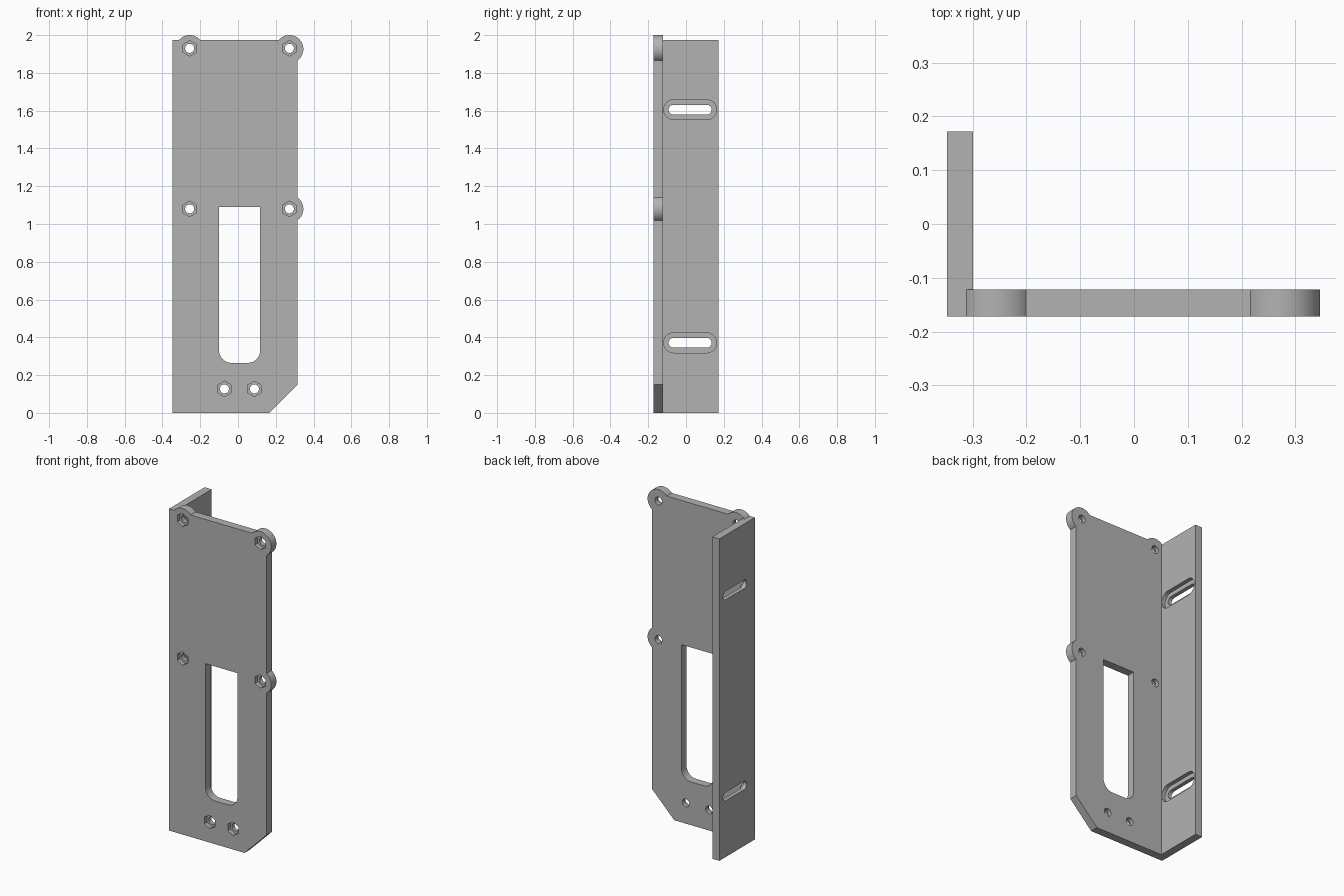
import bpy, bmesh, math
from mathutils import Vector

if "Cube" in bpy.data.objects:
    bpy.data.objects.remove(bpy.data.objects["Cube"])

grey = bpy.data.materials.new("grey plastic")
grey.diffuse_color = (0.45, 0.45, 0.45, 1)
grey.use_nodes = True
grey.node_tree.nodes["Principled BSDF"].inputs["Base Color"].default_value = grey.diffuse_color

# Main dimensions
LEFT, RIGHT, TOP = -0.347, 0.315, 1.975
FRONT, BACK, DEPTH = -0.172, 0.172, 0.05
FLANGE_IN = LEFT + 0.048
LUG_R = 0.074


def arc(cx, cz, r, a0, a1, n=24):
    """Points on an arc, angles in degrees."""
    return [(cx + r * math.cos(math.radians(a0 + (a1 - a0) * i / n)),
             cz + r * math.sin(math.radians(a0 + (a1 - a0) * i / n))) for i in range(n + 1)]


def circle(cx, cz, r, n=32, start=0):
    return arc(cx, cz, r, start, start + 360, n)[:-1]


def capsule(cy, cz, half, r):
    return arc(cy + half - r, cz, r, -90, 90, 16) + arc(cy - half + r, cz, r, 90, 270, 16)


def prism(name, pts, axis, a, b):
    """Extrude a profile along 'y' (profile in x, z) or 'x' (profile in y, z)."""
    bm = bmesh.new()
    place = (lambda p: (p[0], a, p[1])) if axis == 'y' else (lambda p: (a, p[0], p[1]))
    face = bm.faces.new([bm.verts.new(place(p)) for p in pts])
    new = bmesh.ops.extrude_face_region(bm, geom=[face])['geom']
    shift = Vector((0, b - a, 0)) if axis == 'y' else Vector((b - a, 0, 0))
    bmesh.ops.translate(bm, vec=shift, verts=[v for v in new if isinstance(v, bmesh.types.BMVert)])
    bmesh.ops.recalc_face_normals(bm, faces=bm.faces)
    me = bpy.data.meshes.new(name)
    bm.to_mesh(me)
    bm.free()
    me.materials.append(grey)
    ob = bpy.data.objects.new(name, me)
    bpy.context.collection.objects.link(ob)
    return ob


def combine(target, tool, operation):
    mod = target.modifiers.new(operation.lower(), 'BOOLEAN')
    mod.object, mod.operation, mod.solver = tool, operation, 'EXACT'
    bpy.context.view_layer.objects.active = target
    bpy.ops.object.modifier_apply(modifier=mod.name)
    bpy.data.objects.remove(tool)


# Face plate outline: cut corner, side lug, corner lug and top lug
lug_x, lug_z, mid_z, left_x = 0.272, 2.0 - LUG_R, 1.08, -0.256
side = math.degrees(math.acos((RIGHT - lug_x) / LUG_R))
rise = math.degrees(math.asin((TOP - lug_z) / LUG_R))
outline = [(LEFT, 0), (0.165, 0), (RIGHT, 0.15)]
outline += arc(lug_x, mid_z, LUG_R, -side, side)
outline += arc(lug_x, lug_z, LUG_R, -side, 180 - rise, 36)
outline += arc(left_x, lug_z, LUG_R, rise, 180 - rise)
outline += [(LEFT, TOP)]
bracket = prism("bracket", outline, 'y', FRONT, FRONT + DEPTH)

# Side flange
flange = prism("flange", [(FRONT + 0.02, 0), (BACK, 0), (BACK, TOP), (FRONT + 0.02, TOP)],
               'x', LEFT, FLANGE_IN)
combine(bracket, flange, 'UNION')

# Window with rounded lower corners
window = [(0.117, 1.09), (-0.10, 1.09)]
window += arc(-0.035, 0.33, 0.065, 180, 270, 12) + arc(0.052, 0.33, 0.065, 270, 360, 12)
combine(bracket, prism("window_cutter", window, 'y', FRONT - 0.1, FRONT + 0.1), 'DIFFERENCE')

# Screw holes with hexagonal nut pockets at the front
for x, z in [(left_x, 1.93), (lug_x, 1.93), (left_x, mid_z), (lug_x, mid_z),
             (-0.072, 0.127), (0.087, 0.127)]:
    combine(bracket, prism("hole_cutter", circle(x, z, 0.024), 'y', FRONT - 0.1, FRONT + 0.1),
            'DIFFERENCE')
    combine(bracket, prism("nut_cutter", circle(x, z, 0.041, 6, 30), 'y', FRONT - 0.1, FRONT + 0.025),
            'DIFFERENCE')

# Adjustment slots with a wider recess on the inner side
for z in (0.371, 1.605):
    combine(bracket, prism("slot_cutter", capsule(0.022, z, 0.114, 0.026), 'x', LEFT - 0.1, LEFT + 0.1),
            'DIFFERENCE')
    combine(bracket, prism("recess_cutter", capsule(0.022, z, 0.14, 0.053), 'x', LEFT + 0.024, LEFT + 0.1),
            'DIFFERENCE')

bpy.ops.object.select_all(action='DESELECT')
bracket.select_set(True)
bpy.context.view_layer.objects.active = bracket
bpy.ops.object.shade_smooth_by_angle(angle=math.radians(30))
